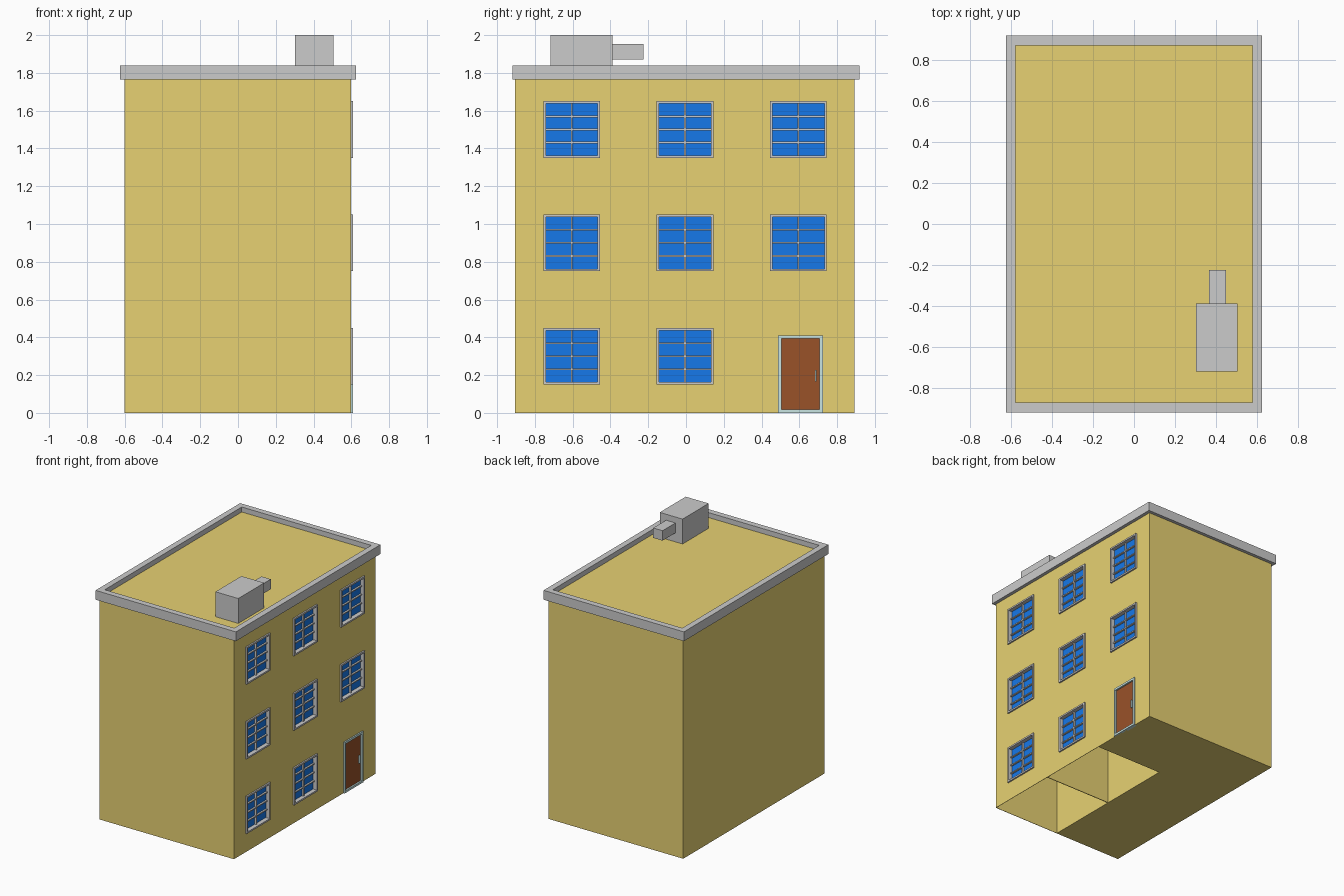
import bpy, bmesh
from mathutils import Matrix, Vector

if "Cube" in bpy.data.objects:
    bpy.data.objects.remove(bpy.data.objects["Cube"])


def material(name, color):
    m = bpy.data.materials.new(name)
    m.diffuse_color = (*color, 1)
    m.use_nodes = True
    m.node_tree.nodes["Principled BSDF"].inputs["Base Color"].default_value = m.diffuse_color
    return m


WALL = material("wall_paint", (0.80, 0.64, 0.17))
GLASS = material("window_glass", (0.008, 0.19, 0.82))
WOOD = material("door_wood", (0.32, 0.085, 0.022))
TRIM = material("door_trim", (0.58, 0.78, 0.76))


def boxes(name, ranges, mat=None):
    """One object from boxes given as (x0, x1, y0, y1, z0, z1)."""
    bm = bmesh.new()
    for x0, x1, y0, y1, z0, z1 in ranges:
        centre = Vector((x0 + x1, y0 + y1, z0 + z1)) / 2
        size = Matrix.Diagonal((x1 - x0, y1 - y0, z1 - z0, 1))
        bmesh.ops.create_cube(bm, size=1, matrix=Matrix.Translation(centre) @ size)
    mesh = bpy.data.meshes.new(name)
    bm.to_mesh(mesh)
    bm.free()
    ob = bpy.data.objects.new(name, mesh)
    bpy.context.collection.objects.link(ob)
    if mat:
        mesh.materials.append(mat)
    return ob


def ring(x0, x1, y0, y1, z0, z1, t):
    """Rectangular frame in the yz plane, t wide."""
    return [(x0, x1, y0, y1, z0, z0 + t), (x0, x1, y0, y1, z1 - t, z1),
            (x0, x1, y0, y0 + t, z0 + t, z1 - t), (x0, x1, y1 - t, y1, z0 + t, z1 - t)]


def cut(target, cutter):
    mod = target.modifiers.new("cut", 'BOOLEAN')
    mod.operation = 'DIFFERENCE'
    mod.solver = 'EXACT'
    mod.object = cutter
    cutter.hide_render = True
    cutter.hide_set(True)


# Window centres: a 3 x 3 grid with the door in the last ground-floor bay
CELL, OFF, FX = 0.6, -0.005, 0.597
centres = [(c * CELL + OFF, 0.3 + r * CELL) for r in range(3) for c in (-1, 0, 1)
           if (r, c) != (0, 1)]

# Walls, with two open-bottomed bays and sunken windows and door
walls = boxes("walls", [(-0.6, FX, -0.904, 0.892, 0, 1.8)], WALL)
t = 0.003
cut(walls, boxes("bay_cutter", [(0, FX - t, y0 + t, y0 + CELL - t, -0.1, CELL)
                                for y0 in (-0.904, -0.304)], WALL))
cut(walls, boxes("opening_cutter",
                 [(0.57, 0.7, y - 0.145, y + 0.145, z - 0.145, z + 0.145) for y, z in centres]
                 + [(0.585, 0.7, 0.495, 0.717, 0.008, 0.4)], WALL))

# Windows
for i, (y, z) in enumerate(centres):
    h, f = 0.15, 0.013
    boxes(f"window_frame_{i}", ring(0.565, 0.609, y - h, y + h, z - h, z + h, f))
    g = h - f
    boxes(f"window_glass_{i}", [(0.566, 0.575, y - g, y + g, z - g, z + g)], GLASS)
    b = 0.0045
    bars = [(0.575, 0.59, y - b, y + b, z - g, z + g)]
    bars += [(0.575, 0.589, y - g, y + g, z + k * 0.069 - b, z + k * 0.069 + b)
             for k in (-1, 0, 1)]
    boxes(f"window_bars_{i}", bars)

# Door
boxes("door_frame", ring(0.58, 0.608, 0.488, 0.724, 0, 0.41, 0.017), TRIM)
boxes("door_panel", [(0.58, 0.595, 0.505, 0.707, 0.017, 0.393)], WOOD)
boxes("door_handle", [(0.595, 0.606, 0.682, 0.69, 0.165, 0.228)], TRIM)

# Roof parapet
X, Y, P = 0.624, 0.918, 0.048
boxes("parapet", [(-X, X, -Y, -Y + P, 1.765, 1.84), (-X, X, Y - P, Y, 1.765, 1.84),
                  (-X, -X + P, -Y + P, Y - P, 1.765, 1.84),
                  (X - P, X, -Y + P, Y - P, 1.765, 1.84)])

# Rooftop air unit and duct
boxes("air_unit", [(0.302, 0.505, -0.718, -0.388, 1.8, 2.0)])
boxes("air_duct", [(0.366, 0.449, -0.388, -0.225, 1.872, 1.952)])
